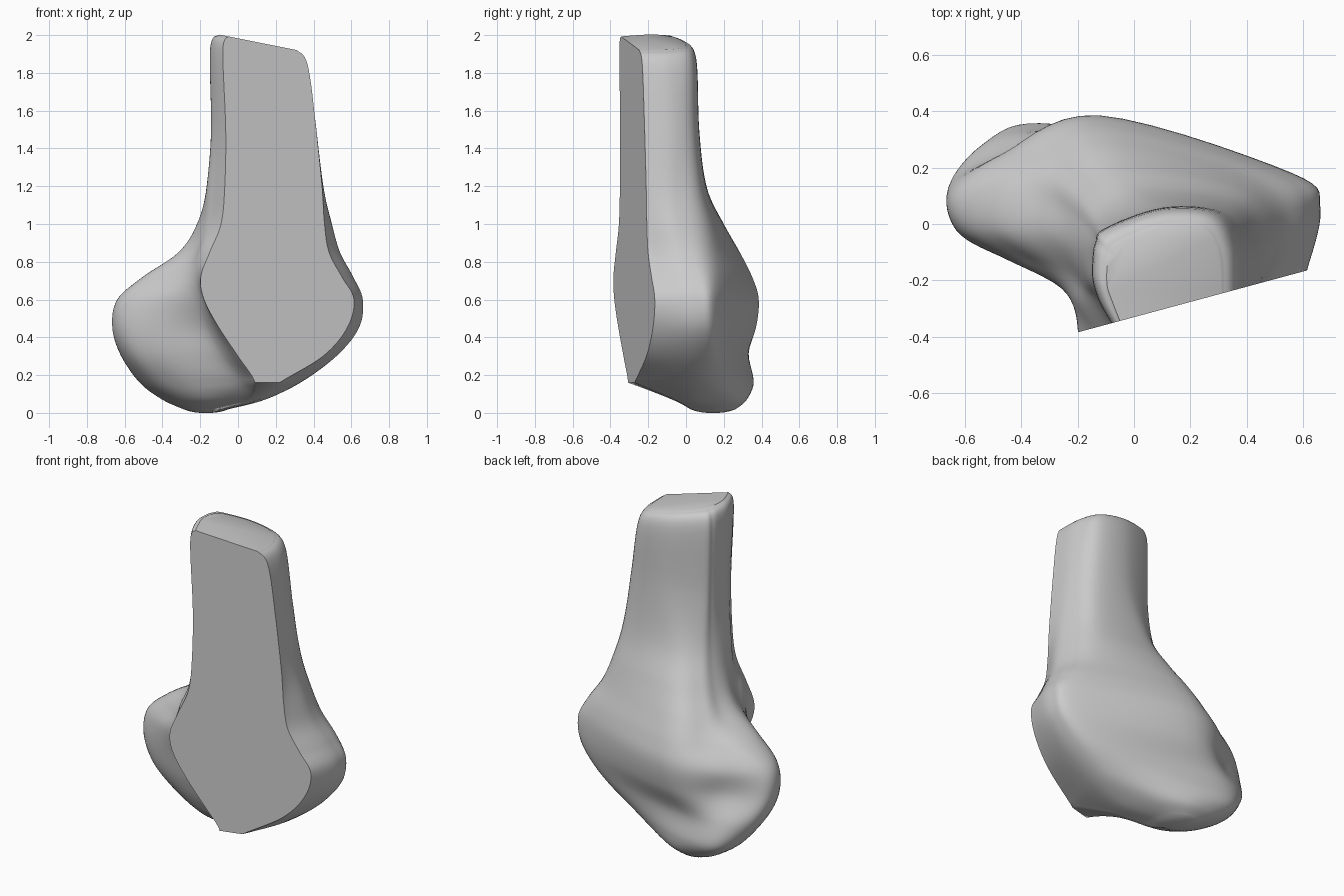
import bpy, bmesh

if "Cube" in bpy.data.objects:
    bpy.data.objects.remove(bpy.data.objects["Cube"])

# Horizontal cross-sections, each running from the left edge of the flat cut,
# round the back, to the right edge of the cut:
# (z, cut_left_x, (x, y) points, cut_right_x)
SHAFT = [
    (2.00, -.05, (-.075, -.28), (-.095, -.22), (-.095, -.15), (-.05, -.07), (.1, -.01), (.24, -.01), (.3, -.1), .31),
    (1.92, -.08, (-.12, -.28), (-.145, -.2), (-.145, -.12), (-.1, -.02), (.1, .05), (.29, .035), (.362, -.08), .372),
    (1.50, -.065, (-.11, -.27), (-.14, -.2), (-.14, -.12), (-.1, -.01), (.1, .065), (.32, .05), (.405, -.06), .415),
    (1.20, -.07, (-.12, -.27), (-.16, -.2), (-.165, -.11), (-.12, .03), (.03, .105), (.35, .08), (.445, -.06), .445),
    (1.00, -.09, (-.14, -.27), (-.18, -.2), (-.215, -.08), (-.18, .11), (-.03, .2), (.385, .125), (.495, -.05), .458),
    (.85, -.15, (-.2, -.28), (-.23, -.18), (-.31, -.04), (-.26, .18), (-.08, .285), (.43, .155), (.54, -.02), .482),
]
KNUCKLE = [
    (.72, -.197, (-.225, -.27), (-.33, -.15), (-.49, -.02), (-.48, .13), (-.34, .24), (-.1, .35), (.51, .175), (.61, .02), .55),
    (.60, -.18, (-.21, -.25), (-.44, -.13), (-.61, -.02), (-.625, .12), (-.46, .25), (-.12, .385), (.56, .18), (.66, .05), .614),
    (.45, -.1, (-.17, -.2), (-.45, -.12), (-.63, -.02), (-.65, .15), (-.45, .255), (-.14, .37), (.52, .19), (.64, .06), .578),
    (.30, 0, (-.1, -.18), (-.42, -.1), (-.58, 0), (-.61, .2), (-.46, .315), (-.18, .32), (.38, .2), (.52, .06), .45),
    (.16, .09, (0, -.15), (-.3, -.07), (-.46, .03), (-.52, .2), (-.43, .345), (-.17, .335), (.2, .2), (.33, .04), .22),
    (.07, .06, (-.02, -.05), (-.2, -.03), (-.33, .05), (-.4, .18), (-.35, .3), (-.16, .315), (.03, .22), (.14, .06), .11),
    (.02, -.09, (-.13, .06), (-.2, .07), (-.26, .11), (-.29, .18), (-.26, .25), (-.17, .26), (-.09, .21), (-.05, .13), -.06),
]
STEPS = 7


def smooth_path(pts, steps):
    """Catmull-Rom interpolation through points of any dimension."""
    p = [pts[0]] + list(pts) + [pts[-1]]
    out = []
    for i in range(1, len(p) - 2):
        for s in range(steps):
            t = s / steps
            out.append([.5 * (2 * b + (c - a) * t + (2 * a - 5 * b + 4 * c - d) * t * t
                              + (3 * b - a - 3 * c + d) * t ** 3)
                        for a, b, c, d in zip(*p[i - 1:i + 3])])
    return out + [list(pts[-1])]


def flatten(row):
    """Row to plain numbers; shaft rows gain the extra point at back left."""
    pts = list(row[2:-1])
    if len(pts) == 7:
        pts.insert(3, smooth_path(pts[1:5], 2)[3])
    return [row[0], row[1]] + [c for p in pts for c in p] + [row[-1]]


def cut_y(x, z):
    """Flat vertical cut; below its lower edge the surface curves backwards."""
    return -.331 + .27 * x + max(0, .16 - z) * 2.7


def section(row):
    z, left, right = row[0], row[1], row[-1]
    pts = [(left, cut_y(left, z))]
    pts += list(zip(row[2:-1:2], row[3:-1:2]))
    pts.append((right, cut_y(right, z)))
    tilt = .2 * min(1, max(0, (z - 1.5) / .4))      # sloping top end
    return [(x, y, z - tilt * (x + .085)) for x, y in smooth_path(pts, STEPS)]


# Loft the sections into one closed bone end
bm = bmesh.new()
loops = [section(r) for r in smooth_path([flatten(r) for r in SHAFT + KNUCKLE], STEPS)]
# Rounded underside: shrinking copies of the lowest section
lowest = loops[-1]
cx, cy = (sum(p[k] for p in lowest) / len(lowest) for k in (0, 1))
for s, z in ((.8, .011), (.55, .004), (.25, 0)):
    loops.append([(cx + (x - cx) * s, cy + (y - cy) * s, z) for x, y, _ in lowest])

rings = [[bm.verts.new(co) for co in loop] for loop in loops]
for a, b in zip(rings, rings[1:]):
    for i in range(len(a)):
        j = (i + 1) % len(a)
        bm.faces.new((a[i], a[j], b[j], b[i]))
bm.faces.new(rings[0])
bm.faces.new(rings[-1])
bmesh.ops.recalc_face_normals(bm, faces=bm.faces)

mesh = bpy.data.meshes.new("sectioned_bone_end")
bm.to_mesh(mesh)
bm.free()
bone = bpy.data.objects.new("sectioned_bone_end", mesh)
bpy.context.collection.objects.link(bone)
bpy.context.view_layer.objects.active = bone
bone.select_set(True)
bpy.ops.object.shade_smooth_by_angle(angle=.7)
